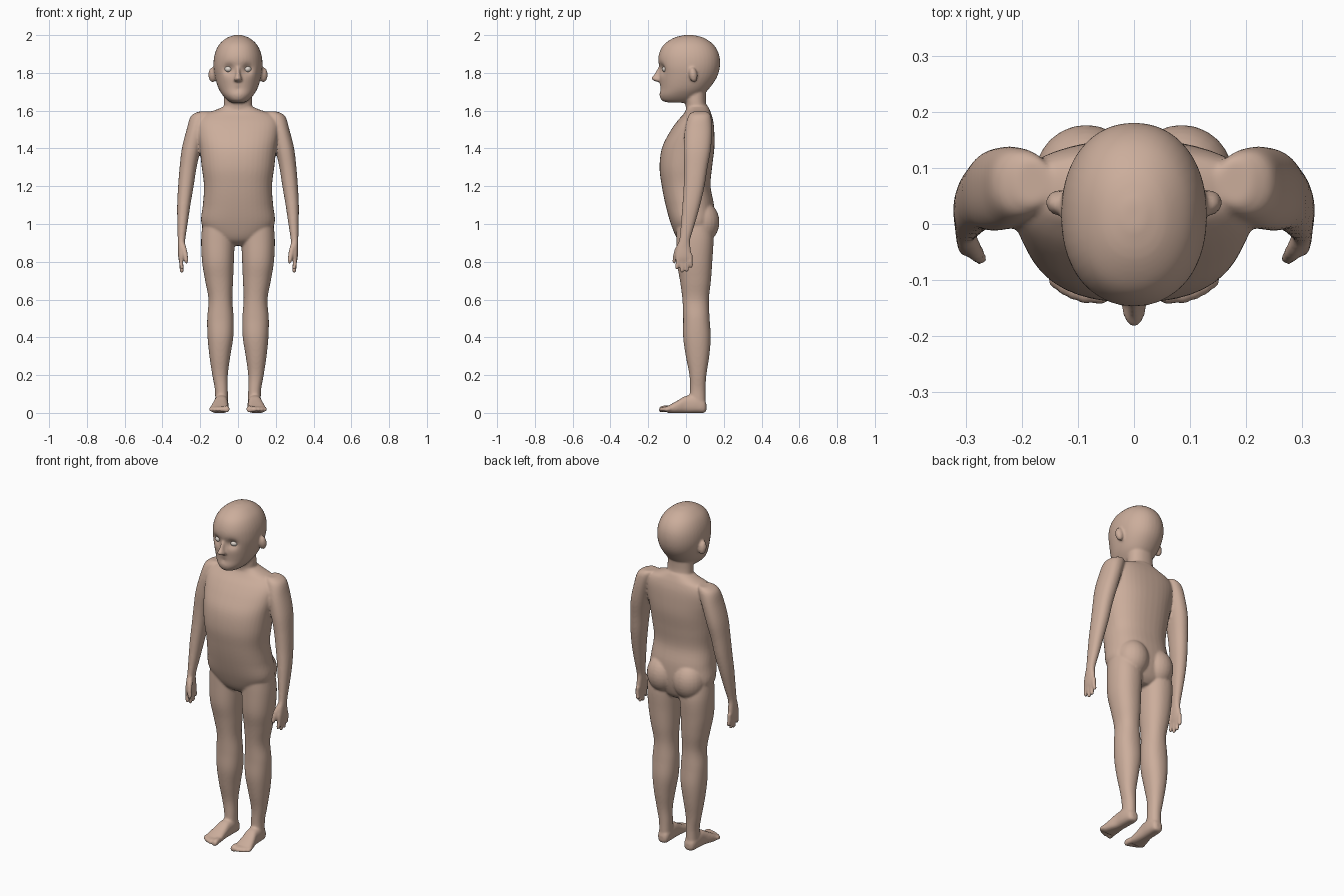
import bpy, bmesh, math
from mathutils import Matrix, Vector

SEG = 40


def smooth_rings(rings, sub=5):
    """Catmull-Rom interpolation of cross-section parameters."""
    out = []
    n = len(rings)
    for i in range(n - 1):
        p0, p1, p2, p3 = (rings[max(i - 1, 0)], rings[i], rings[i + 1], rings[min(i + 2, n - 1)])
        for k in range(sub):
            t = k / sub
            out.append([0.5 * (2 * b + (c - a) * t + (2 * a - 5 * b + 4 * c - d) * t * t
                               + (3 * b - a - 3 * c + d) * t ** 3)
                        for a, b, c, d in zip(p0, p1, p2, p3)])
    out.append(list(rings[-1]))
    return out


def loft(bm, rings, axis='z', power=2.2, side=1, sub=5):
    """Closed skin through rings of (position, centre u, centre v, radius u, radius v)."""
    loops = []
    for p, cu, cv, ru, rv in smooth_rings(rings, sub):
        loop = []
        for i in range(SEG):
            a = 2 * math.pi * i / SEG
            c, s = math.cos(a), math.sin(a)
            u = cu + max(ru, .002) * math.copysign(abs(c) ** (2 / power), c)
            v = cv + max(rv, .002) * math.copysign(abs(s) ** (2 / power), s)
            co = (u * side, v, p) if axis == 'z' else (u * side, p, max(v, 0.0))
            loop.append(bm.verts.new(co))
        loops.append(loop)
    faces = [bm.faces.new(loops[0]), bm.faces.new(loops[-1])]
    for a, b in zip(loops, loops[1:]):
        for i in range(SEG):
            j = (i + 1) % SEG
            faces.append(bm.faces.new((a[i], a[j], b[j], b[i])))
    bmesh.ops.recalc_face_normals(bm, faces=faces)
    return [v for l in loops for v in l]


def ball(bm, centre, radii, tilt=0.0):
    m = Matrix.Translation(centre) @ Matrix.Rotation(tilt, 4, 'X') @ Matrix.Diagonal((*radii, 1))
    bmesh.ops.create_uvsphere(bm, u_segments=24, v_segments=16, radius=1, matrix=m)


def span(z, front, back, rx):
    """Ring centred on x from its front and back limits."""
    return (z, 0, (front + back) / 2, rx, (back - front) / 2)


def finish(name, bm, mat):
    me = bpy.data.meshes.new(name)
    bm.to_mesh(me)
    bm.free()
    me.materials.append(mat)
    for p in me.polygons:
        p.use_smooth = True
    ob = bpy.data.objects.new(name, me)
    bpy.context.collection.objects.link(ob)
    return ob


skin = bpy.data.materials.new("skin")
skin.diffuse_color = (0.60, 0.42, 0.33, 1)
white = bpy.data.materials.new("eye_white")
white.diffuse_color = (0.75, 0.68, 0.62, 1)

bm = bmesh.new()

# Torso
loft(bm, [span(.885, .0, .10, .05), span(.92, -.045, .13, .13), span(1.0, -.08, .15, .193),
          span(1.1, -.108, .148, .186), span(1.2, -.128, .13, .18), span(1.3, -.14, .138, .192),
          span(1.4, -.128, .15, .203), span(1.48, -.09, .15, .215), span(1.54, -.05, .145, .215),
          span(1.58, -.015, .135, .185), span(1.605, .0, .125, .115), span(1.625, .0, .115, .07)],
     power=2.35)

# Neck
loft(bm, [span(1.52, .0, .11, .085), span(1.6, .0, .112, .076), span(1.66, -.005, .105, .074),
          span(1.76, -.01, .11, .07)])

# Head, with eye sockets, mouth and chin pressed into the face
head = loft(bm, [span(1.642, -.085, .02, .03), span(1.652, -.125, .05, .052), span(1.68, -.14, .085, .08),
                 span(1.72, -.137, .125, .104), span(1.78, -.142, .165, .122), span(1.84, -.148, .18, .13),
                 span(1.9, -.143, .174, .123), span(1.95, -.117, .145, .1), span(1.985, -.065, .095, .06),
                 span(2.0, -.01, .04, .018)], power=2.15, sub=8)
dents = [(.05, 1.82, .026, .026), (-.05, 1.82, .026, .026), (0, 1.715, .006, .014),
         (0, 1.825, .006, .03)]
for v in head:
    if v.co.y < -.04:
        x, z = v.co.x, v.co.z
        for dx, dz, depth, r in dents:
            v.co.y += depth * math.exp(-((x - dx) ** 2 + (z - dz) ** 2) / r ** 2)

# Nose
loft(bm, [(1.752, 0, -.13, .012, .02), (1.76, 0, -.14, .022, .033), (1.772, 0, -.142, .02, .042),
          (1.79, 0, -.135, .014, .035), (1.82, 0, -.13, .011, .022), (1.84, 0, -.13, .008, .012)])

for s in (1, -1):
    # Ears
    ball(bm, (s * .134, .038, 1.79), (.023, .022, .04), .15)

    # Buttocks
    ball(bm, (s * .085, .085, 1.01), (.092, .092, .11))

    # Legs
    loft(bm, [(1.02, .1, .04, .085, .09), (.92, .106, .047, .089, .098), (.8, .106, .045, .084, .094),
              (.7, .1, .05, .074, .082), (.6, .093, .051, .063, .07), (.5, .093, .055, .07, .07),
              (.4, .093, .058, .068, .073), (.3, .096, .061, .055, .062), (.2, .095, .063, .041, .045),
              (.12, .088, .062, .034, .041), (.04, .087, .06, .034, .044)], side=s)

    # Feet
    loft(bm, [(.108, .085, .03, .015, .018), (.095, .086, .034, .031, .034), (.05, .088, .045, .037, .046),
              (0, .09, .044, .037, .046), (-.04, .095, .033, .043, .035), (-.08, .098, .022, .049, .024),
              (-.1, .098, .018, .043, .018)], axis='y', power=2.6, side=s)

    # Toes
    for x, tip, r in ((.061, -.143, .016), (.087, -.143, .012), (.107, -.136, .0115),
                      (.125, -.127, .011), (.141, -.114, .011)):
        loft(bm, [(-.07, x * .8 + .02, .02, r, r), (tip + .03, x, .022, r, r * 1.1),
                  (tip + .008, x, .018, r, r), (tip, x, .015, r * .5, r * .5)], axis='y', side=s)

    # Arms
    loft(bm, [(1.595, .18, .075, .03, .04), (1.57, .2, .072, .05, .06), (1.5, .222, .066, .05, .072),
              (1.4, .247, .06, .05, .072), (1.3, .264, .052, .045, .062), (1.2, .276, .043, .041, .055),
              (1.1, .287, .028, .035, .047), (1.0, .294, .01, .027, .037), (.92, .299, -.006, .02, .029),
              (.88, .3, -.012, .018, .036), (.83, .301, -.014, .016, .044), (.805, .301, -.013, .012, .04)],
         side=s)

    # Fingers
    for y, tip in ((-.044, .758), (-.02, .742), (.004, .746), (.025, .768)):
        loft(bm, [(.84, .301, y, .011, .011), (.8, .301, y, .0115, .0105),
                  (tip + .01, .298, y * 1.1, .0105, .0095), (tip, .297, y * 1.1, .005, .005)], side=s)

    # Thumbs
    loft(bm, [(.9, .295, -.025, .014, .016), (.86, .283, -.048, .014, .014),
              (.81, .275, -.061, .012, .011), (.79, .274, -.063, .006, .006)], side=s)

body = finish("body", bm, skin)
fuse = body.modifiers.new("fuse", 'REMESH')
fuse.mode = 'VOXEL'
fuse.voxel_size = .006
fuse.use_smooth_shade = True
soften = body.modifiers.new("soften", 'SMOOTH')
soften.factor = .5
soften.iterations = 7

# Eyes
bm = bmesh.new()
for s in (1, -1):
    ball(bm, (s * .05, -.106, 1.82), (.021, .021, .017))
finish("eyes", bm, white)
